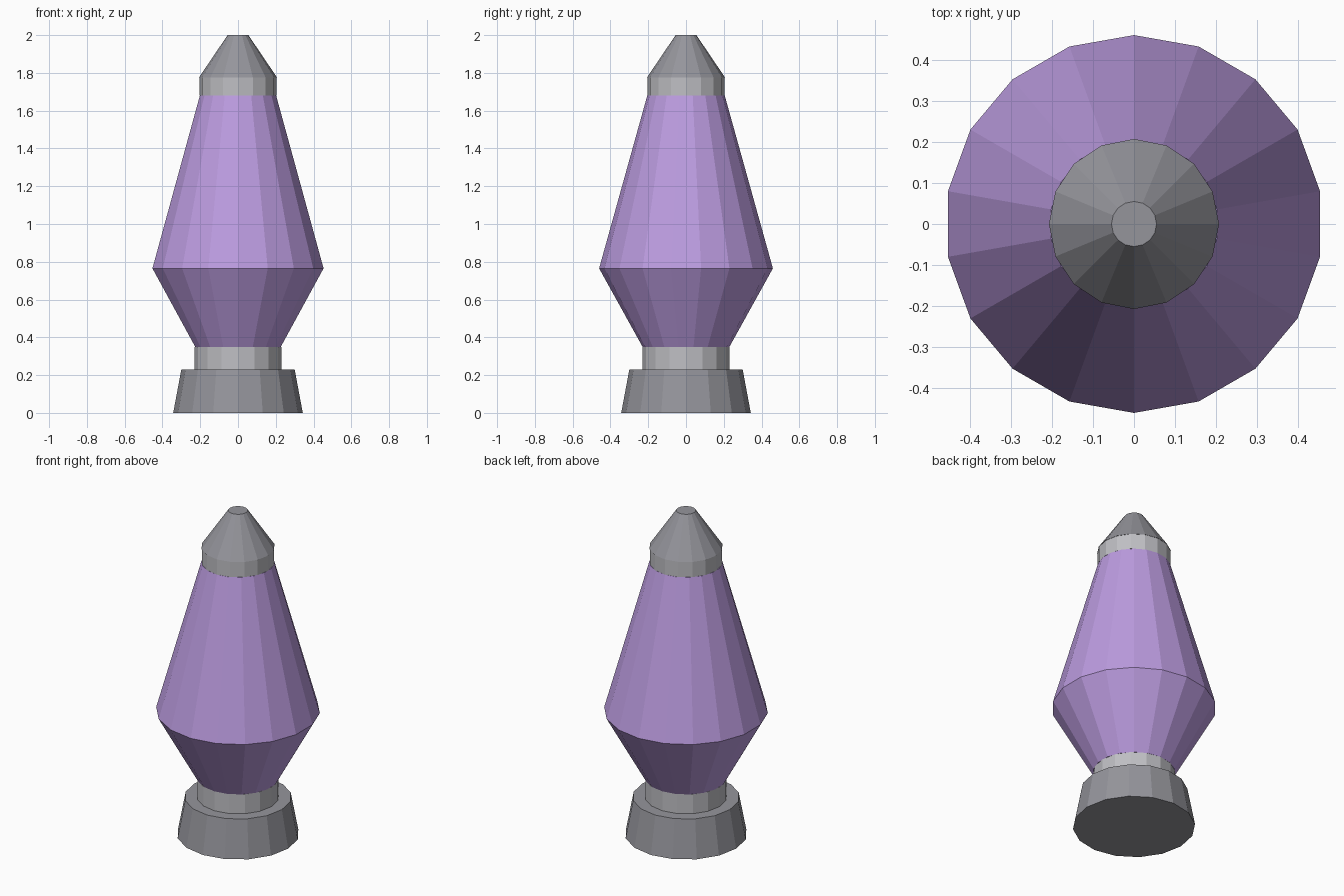
import bpy
import math

if "Cube" in bpy.data.objects:
    bpy.data.objects.remove(bpy.data.objects["Cube"])

GREY = None


def frustum(name, sides, r_bottom, r_top, z0, z1, mat=GREY):
    """Flat-faced tapered prism with a corner on the y axis."""
    return lathe(name, sides, [(r_bottom, z0), (r_top, z1)], mat)


def lathe(name, sides, profile, mat=GREY):
    """Closed solid from (radius, z) rings, low-poly and flat shaded."""
    verts, faces = [], []
    for r, z in profile:
        for i in range(sides):
            a = math.pi / 2 + 2 * math.pi * i / sides
            verts.append((r * math.cos(a), r * math.sin(a), z))
    for k in range(len(profile) - 1):
        for i in range(sides):
            j = (i + 1) % sides
            a, b = k * sides, (k + 1) * sides
            faces.append((a + i, a + j, b + j, b + i))
    faces.append(tuple(reversed(range(sides))))
    faces.append(tuple(range((len(profile) - 1) * sides, len(profile) * sides)))
    mesh = bpy.data.meshes.new(name)
    mesh.from_pydata(verts, [], faces)
    mesh.update()
    obj = bpy.data.objects.new(name, mesh)
    bpy.context.collection.objects.link(obj)
    if mat:
        mesh.materials.append(mat)
    return obj


def material(name, colour):
    mat = bpy.data.materials.new(name)
    mat.diffuse_color = colour
    mat.use_nodes = True
    mat.node_tree.nodes["Principled BSDF"].inputs["Base Color"].default_value = mat.diffuse_color
    return mat


purple = material("purple_glass", (0.50, 0.33, 0.74, 1))
silver = material("silver_trim", (0.52, 0.52, 0.55, 1))
dark = material("grey_metal", (0.30, 0.30, 0.33, 1))

# Foot and lower collar
frustum("base", 16, 0.343, 0.30, 0.0, 0.23, dark)
frustum("lower_collar", 16, 0.23, 0.23, 0.23, 0.35, silver)

# Glass body, widest low down
lathe("glass_body", 18, [(0.23, 0.35), (0.46, 0.765), (0.205, 1.68)], purple)

# Upper collar and pointed cap
frustum("upper_collar", 16, 0.205, 0.205, 1.68, 1.775, silver)
frustum("cap", 16, 0.207, 0.055, 1.775, 2.0, dark)
